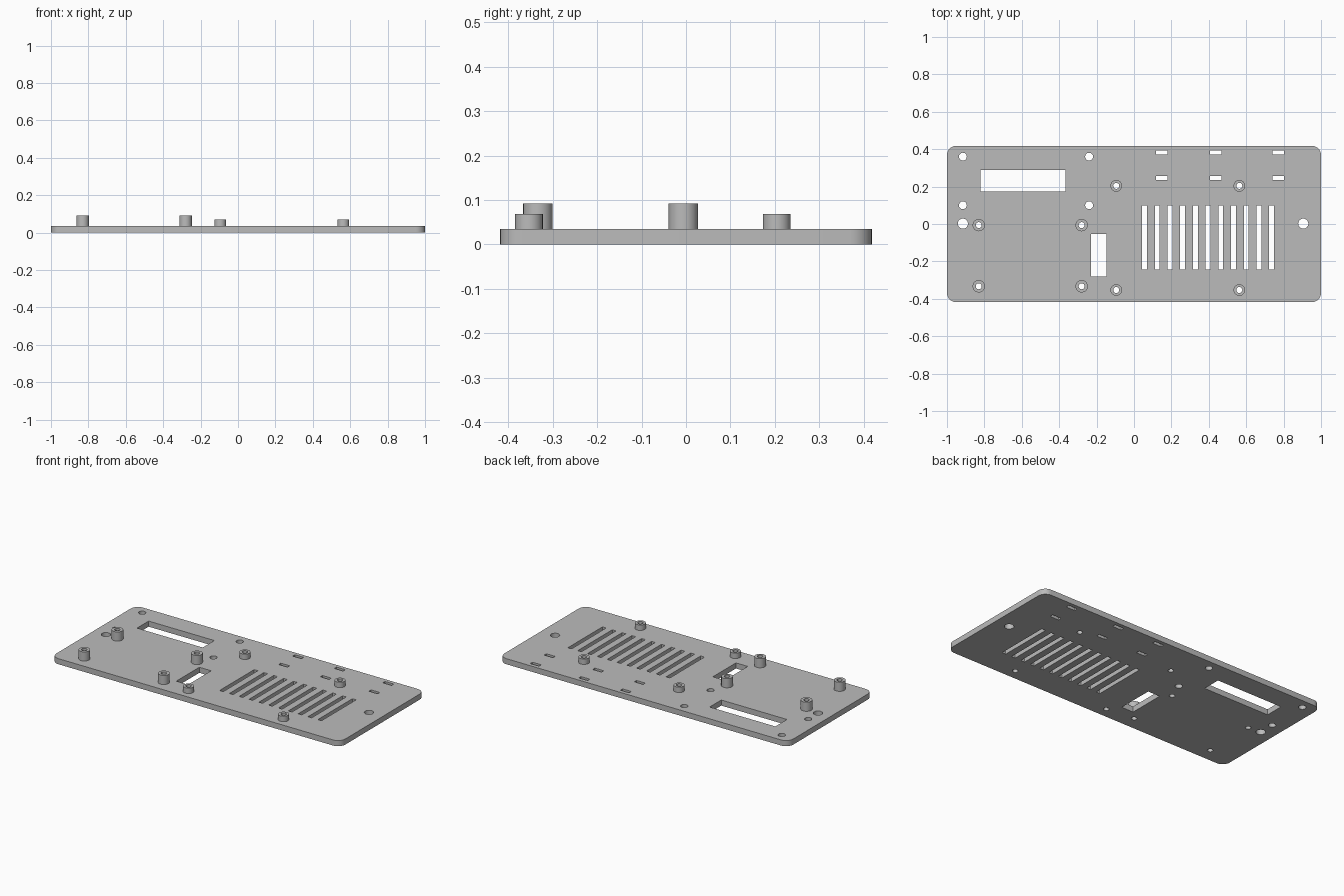
import bpy, bmesh
from math import sin, cos, pi, radians

if "Cube" in bpy.data.objects:
    bpy.data.objects.remove(bpy.data.objects["Cube"])

THICK = 0.035
BORE = 0.016

grey = bpy.data.materials.new("panel grey")
grey.use_nodes = True
colour = (0.5, 0.5, 0.5, 1)
grey.diffuse_color = colour
grey.node_tree.nodes["Principled BSDF"].inputs["Base Color"].default_value = colour


def circle(x, y, r, n=32):
    return [(x + r * cos(2 * pi * i / n), y + r * sin(2 * pi * i / n)) for i in range(n)]


def rect(x, y, w, h):
    return [(x + sx * w / 2, y + sy * h / 2) for sx, sy in ((-1, -1), (1, -1), (1, 1), (-1, 1))]


def rounded_rect(w, h, r, n=8):
    pts = []
    for k, (sx, sy) in enumerate(((1, 1), (-1, 1), (-1, -1), (1, -1))):
        for i in range(n + 1):
            a = (k + i / n) * pi / 2
            pts.append((sx * (w / 2 - r) + r * cos(a), sy * (h / 2 - r) + r * sin(a)))
    return pts


def extrude_outline(name, loops, z0, z1, open_bottom=False):
    """Fill the first loop minus the others and extrude it from z0 to z1."""
    curve = bpy.data.curves.new(name, "CURVE")
    curve.dimensions = "2D"
    curve.fill_mode = "BOTH"
    curve.extrude = (z1 - z0) / 2
    for loop in loops:
        spline = curve.splines.new("POLY")
        spline.points.add(len(loop) - 1)
        for p, (x, y) in zip(spline.points, loop):
            p.co = (x, y, 0, 1)
        spline.use_cyclic_u = True
    temp = bpy.data.objects.new(name + " outline", curve)
    bpy.context.collection.objects.link(temp)
    mesh = bpy.data.meshes.new_from_object(temp.evaluated_get(bpy.context.evaluated_depsgraph_get()))
    bpy.data.objects.remove(temp)
    bpy.data.curves.remove(curve)

    bm = bmesh.new()
    bm.from_mesh(mesh)
    bmesh.ops.remove_doubles(bm, verts=bm.verts, dist=1e-5)
    bmesh.ops.translate(bm, verts=bm.verts, vec=(0, 0, (z0 + z1) / 2))
    bmesh.ops.recalc_face_normals(bm, faces=bm.faces)
    if open_bottom:
        bmesh.ops.delete(bm, geom=[f for f in bm.faces if f.normal.z < -0.9], context="FACES")
    bm.to_mesh(mesh)
    bm.free()
    mesh.name = name
    mesh.materials.clear()
    mesh.materials.append(grey)
    obj = bpy.data.objects.new(name, mesh)
    bpy.context.collection.objects.link(obj)
    bpy.ops.object.select_all(action="DESELECT")
    obj.select_set(True)
    bpy.context.view_layer.objects.active = obj
    bpy.ops.object.shade_smooth_by_angle(angle=radians(30))
    return obj


# Standoff positions: tall group on the right, short group on the left
tall = [(x, y) for x in (-0.83, -0.28) for y in (-0.006, -0.333)]
short = [(x, y) for x in (-0.095, 0.563) for y in (0.204, -0.353)]

# Base plate with all its openings
loops = [rounded_rect(2, 0.836, 0.05)]
loops += [circle(x, y, BORE) for x, y in tall + short]
loops += [circle(x, y, 0.021) for x in (-0.915, -0.24) for y in (0.36, 0.10)]
loops += [circle(x, 0.002, 0.027) for x in (-0.915, 0.905)]
loops.append(rect(-0.593, 0.231, 0.455, 0.115))
loops.append(rect(-0.189, -0.168, 0.082, 0.228))
loops += [rect(0.056 + 0.068 * i, -0.073, 0.026, 0.342) for i in range(11)]
loops += [rect(x, y, 0.061, 0.022) for x in (0.148, 0.436, 0.772) for y in (0.383, 0.245)]
extrude_outline("base_plate", loops, 0, THICK)

# Hollow standoffs
for kind, spots, radius, top in (("tall", tall, 0.033, 0.092), ("short", short, 0.031, 0.069)):
    for i, (x, y) in enumerate(spots):
        extrude_outline(f"{kind}_standoff_{i + 1}", [circle(x, y, radius), circle(x, y, BORE)],
                        THICK, top, open_bottom=True)
